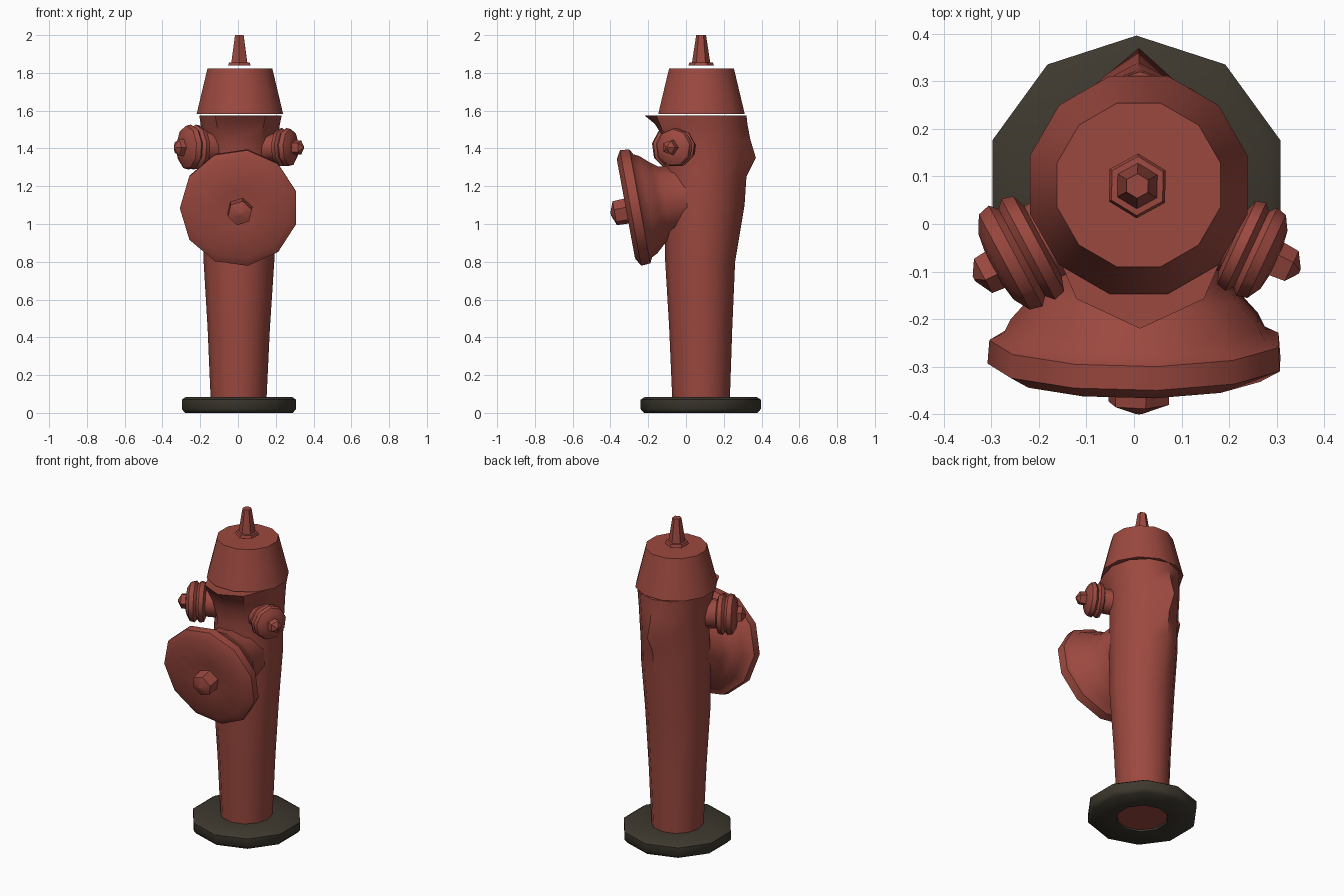
import bpy, bmesh, math
from mathutils import Vector

if "Cube" in bpy.data.objects:
    bpy.data.objects.remove(bpy.data.objects["Cube"])


def material(name, rgb):
    m = bpy.data.materials.new(name)
    m.diffuse_color = (*rgb, 1)
    m.use_nodes = True
    m.node_tree.nodes["Principled BSDF"].inputs["Base Color"].default_value = m.diffuse_color
    return m


RED = material("faded red", (0.33, 0.066, 0.05))
DARK = material("dark iron", (0.047, 0.04, 0.028))


def loft(name, rings, mat, angle=40, closed=False):
    """Skin a list of equal-length point rings; cap the ends or join them in a loop."""
    bm = bmesh.new()
    loops = [[bm.verts.new(p) for p in ring] for ring in rings]
    n = len(loops[0])
    pairs = list(zip(loops, loops[1:]))
    if closed:
        pairs.append((loops[-1], loops[0]))
    else:
        bm.faces.new(loops[0][::-1])
        bm.faces.new(loops[-1])
    for a, b in pairs:
        for i in range(n):
            j = (i + 1) % n
            bm.faces.new((a[i], a[j], b[j], b[i]))
    bmesh.ops.recalc_face_normals(bm, faces=bm.faces)
    me = bpy.data.meshes.new(name)
    bm.to_mesh(me)
    bm.free()
    me.materials.append(mat)
    ob = bpy.data.objects.new(name, me)
    bpy.context.collection.objects.link(ob)
    bpy.ops.object.select_all(action='DESELECT')
    ob.select_set(True)
    bpy.context.view_layer.objects.active = ob
    bpy.ops.object.shade_smooth_by_angle(angle=math.radians(angle))
    return ob


def lathe(name, centre, axis, profile, sides, mat, phase=0.0, **kw):
    """Turn (distance along axis, radius) pairs around an axis."""
    q = Vector(axis).to_track_quat('Z', 'Y')
    rings = []
    for t, r in profile:
        ring = []
        for i in range(sides):
            a = phase + math.tau * i / sides
            ring.append(Vector(centre) + q @ Vector((r * math.cos(a), r * math.sin(a), t)))
        rings.append(ring)
    return loft(name, rings, mat, **kw)


# Ground flange: an open ring around the foot of the barrel
lathe("base_ring", (0.005, 0.078, 0), (0, 0, 1),
      [(0, 0.15), (0, 0.3), (0.02, 0.318), (0.07, 0.318), (0.085, 0.295), (0.085, 0.13)],
      10, DARK, phase=math.pi / 2, angle=50, closed=True)

# Barrel: z, centre x, centre y, radius x, radius y, back ridge, front spout, front corner flare
sections = [
    (0.01, 0.003, 0.08, 0.145, 0.15, 0, 0, 0),
    (0.45, 0.004, 0.078, 0.165, 0.167, 0, 0, 0),
    (0.80, 0.005, 0.075, 0.187, 0.185, 0, 0, 0),
    (1.10, 0.008, 0.09, 0.195, 0.205, 0.015, 0, 0),
    (1.25, 0.008, 0.095, 0.195, 0.205, 0.02, 0, 0),
    (1.35, 0.01, 0.1, 0.195, 0.21, 0.06, 0, 0),
    (1.45, 0.01, 0.1, 0.20, 0.215, 0.025, 0.0, 0.02),
    (1.53, 0.012, 0.09, 0.21, 0.225, 0.01, 0.03, 0.04),
    (1.575, 0.013, 0.085, 0.218, 0.23, 0.005, 0.075, 0.05),
]
rings = []
for z, cx, cy, rx, ry, ridge, spout, flare in sections:
    ring = []
    for i in range(12):
        c, s = math.cos(math.tau * i / 12), math.sin(math.tau * i / 12)
        extra = {3: ridge, 9: spout, 8: flare, 10: flare}.get(i, 0)
        ring.append((cx + (rx + extra) * c, cy + (ry + extra) * s, z))
    rings.append(ring)
loft("barrel", rings, RED, angle=45)

# Bonnet and the spike above it
lathe("bonnet", (0.01, 0.082, 0), (0, 0, 1),
      [(1.582, 0.237), (1.70, 0.208), (1.822, 0.178)], 12, RED, phase=0.26)
lathe("bonnet_spike", (0.007, 0.08, 0), (0, 0, 1),
      [(1.838, 0.068), (1.855, 0.062), (1.856, 0.048), (2.0, 0.026)], 6, RED, phase=0.5)

# Large front outlet with its tilted cover
outlet_axis = Vector((0, -0.98, -0.18)).normalized()
lathe("front_outlet", (0.006, -0.318, 1.08), outlet_axis,
      [(-0.36, 0.18), (-0.21, 0.19), (-0.17, 0.22), (-0.12, 0.265), (-0.09, 0.28),
       (-0.075, 0.31), (-0.025, 0.314), (0.0, 0.27), (-0.012, 0.10), (-0.012, 0.03)],
      11, RED, phase=0.29, angle=50)
lathe("front_outlet_nut", (0.01, -0.318, 1.068), outlet_axis,
      [(-0.03, 0.07), (0.06, 0.066), (0.082, 0.008)], 6, RED, phase=0.3, angle=25)

# Two angled side outlets, the left one slightly larger
for side, centre, axis, k in (
        ("left", (-0.253, -0.07, 1.405), (-0.88, -0.47, 0), 1.0),
        ("right", (0.262, -0.06, 1.405), (0.9, -0.42, 0), 0.85)):
    lathe(side + "_outlet", centre, axis,
          [(t * k, r * k) for t, r in (
              (-0.17, 0.09), (-0.07, 0.085), (-0.06, 0.115), (-0.035, 0.122), (-0.02, 0.105),
              (-0.005, 0.122), (0.022, 0.115), (0.042, 0.08), (0.048, 0.04))],
          9, RED, phase=0.2, angle=45)
    lathe(side + "_outlet_nut", centre, axis,
          [(0.03, 0.05 * k), (0.075, 0.045 * k), (0.095, 0.006)], 5, RED, angle=25)
